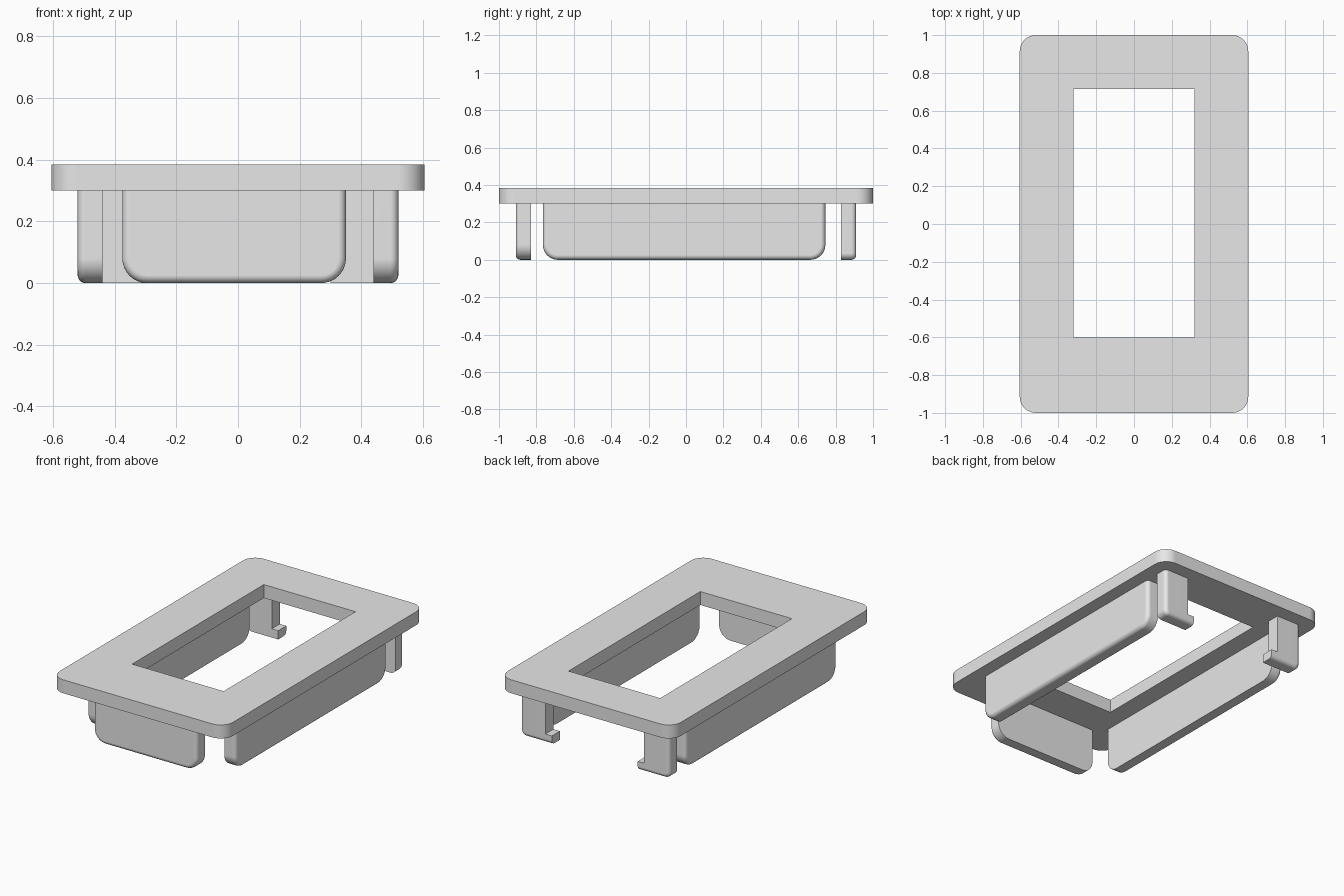
import bpy, bmesh, math
from mathutils import Vector

cube = bpy.data.objects.get("Cube")
if cube:
    bpy.data.objects.remove(cube)

grey = bpy.data.materials.new("light grey")
grey.use_nodes = True
COLOUR = (0.8, 0.8, 0.8, 1)
grey.diffuse_color = COLOUR
grey.node_tree.nodes["Principled BSDF"].inputs["Base Color"].default_value = COLOUR

TOP, RIM = 0.385, 0.30       # top and underside of the frame
INNER, FILLET = 0.08, 0.025  # tab thickness and edge rounding


def rounded(points, steps=8):
    """Outline from (u, v, radius) corners; radius 0 stays sharp."""
    out = []
    for i, (u, v, r) in enumerate(points):
        p = Vector((u, v))
        if not r:
            out.append(p)
            continue
        a = (Vector(points[i - 1][:2]) - p).normalized()
        b = (Vector(points[(i + 1) % len(points)][:2]) - p).normalized()
        for k in range(steps + 1):
            t = k / steps * math.pi / 2
            out.append(p + a * r * (1 - math.sin(t)) + b * r * (1 - math.cos(t)))
    return out


def finish(name, bm):
    bmesh.ops.recalc_face_normals(bm, faces=bm.faces)
    mesh = bpy.data.meshes.new(name)
    bm.to_mesh(mesh)
    bm.free()
    mesh.materials.append(grey)
    obj = bpy.data.objects.new(name, mesh)
    bpy.context.collection.objects.link(obj)
    bpy.ops.object.select_all(action='DESELECT')
    obj.select_set(True)
    bpy.context.view_layer.objects.active = obj
    bpy.ops.object.shade_smooth_by_angle(angle=math.radians(35))
    weighted = obj.modifiers.new("even_shading", 'WEIGHTED_NORMAL')
    weighted.keep_sharp = True
    return obj


def tab(name, corners, place, soft):
    """Upright tab: outline in (u, z), thickened inward, outer rim rounded where soft."""
    bm = bmesh.new()
    outline = rounded(corners)
    outer = [bm.verts.new(place(p.x, p.y, 0)) for p in outline]
    inner = [bm.verts.new(place(p.x, p.y, INNER)) for p in outline]
    bm.faces.new(outer)
    bm.faces.new(inner)
    rim = []
    for i in range(len(outline)):
        j = (i + 1) % len(outline)
        bm.faces.new((outer[i], outer[j], inner[j], inner[i]))
        if soft((outline[i] + outline[j]) / 2):
            rim.append(bm.edges.get((outer[i], outer[j])))
    bmesh.ops.recalc_face_normals(bm, faces=bm.faces)
    bmesh.ops.bevel(bm, geom=rim, offset=FILLET, segments=5, profile=0.5, affect='EDGES')
    return finish(name, bm)


def below_rim(p):
    return p.y < RIM - 0.001


# Frame with rounded outer corners and a square-cornered opening
bm = bmesh.new()
X, Y, R = 0.605, 1.0, 0.085
loops = [
    rounded([(-X, -Y, R), (X, -Y, R), (X, Y, R), (-X, Y, R)]),
    rounded([(-0.32, -0.6, 0), (0.32, -0.6, 0), (0.32, 0.715, 0), (-0.32, 0.715, 0)]),
]
edges = []
for loop in loops:
    verts = [bm.verts.new((p.x, p.y, RIM)) for p in loop]
    edges += [bm.edges.new((verts[i - 1], verts[i])) for i in range(len(verts))]
bmesh.ops.triangle_fill(bm, edges=edges, use_beauty=True, use_dissolve=False, normal=(0, 0, 1))
ext = bmesh.ops.extrude_face_region(bm, geom=bm.faces[:], use_keep_orig=True)
bmesh.ops.translate(bm, vec=(0, 0, TOP - RIM),
                    verts=[g for g in ext["geom"] if isinstance(g, bmesh.types.BMVert)])
finish("frame", bm)


def skirt(u0, u1):
    return [(u0, RIM, 0), (u0, 0, 0.08), (u1, 0, 0.08), (u1, RIM, 0)]


# Front skirt
tab("front_skirt", skirt(-0.375, 0.35),
    lambda u, z, w: (u, -0.91 + w, z), below_rim)

# Long side skirts and back clips with inward hooks
for side, s in (("left", 1), ("right", -1)):
    tab(side + "_skirt", skirt(-0.765, 0.745),
        lambda u, z, w: (s * (0.52 - w), u, z), below_rim)
    hook = [(0.52, RIM, 0), (0.52, 0, 0.035), (0.30, 0, 0),
            (0.30, 0.055, 0), (0.345, 0.055, 0), (0.345, RIM, 0)]
    tab(side + "_back_clip", hook,
        lambda u, z, w: (s * u, 0.91 - w, z),
        lambda p: below_rim(p) and (p.x > 0.5 or p.y < 0.03 and p.x > 0.31))
